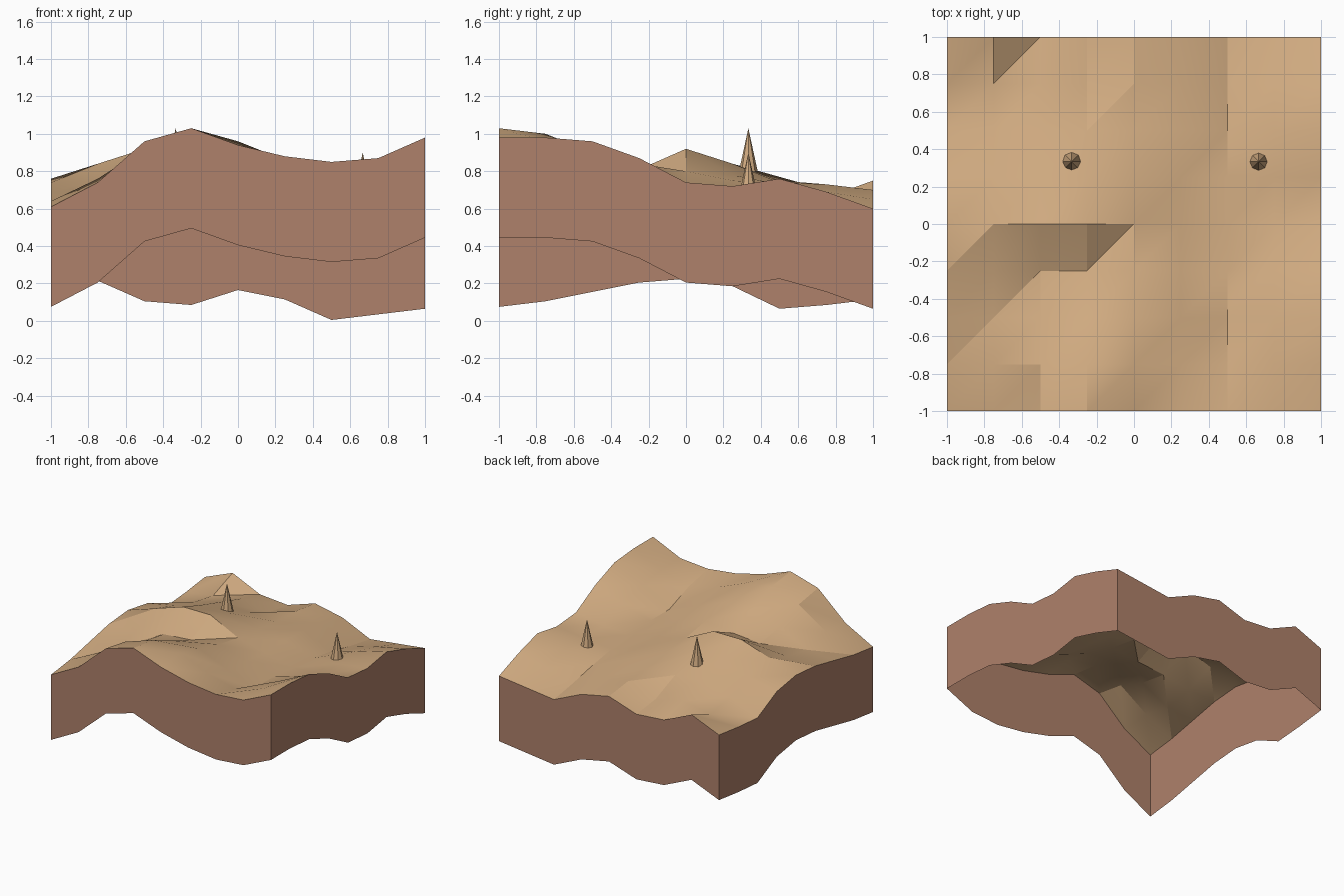
import bpy, bmesh, math
from mathutils import Matrix

old_cube = bpy.data.objects.get("Cube")
if old_cube:
    bpy.data.objects.remove(old_cube, do_unlink=True)

CELLS = 8
STEP = 2 / CELLS
SKIRT_DEPTH = 0.535

# Ground heights in hundredths, one row per grid line from front to back, left column at x = -1
HEIGHT_ROWS = [
    "61 74 96 103 94 88 85 87 98",
    "64 76 92 100 96 86 80 87 98",
    "69 71 83 90 90 80 71 84 96",
    "74 75 79 81 84 77 71 78 87",
    "76 84 92 92 80 74 69 70 74",
    "72 77 84 84 78 75 67 69 72",
    "60 70 77 75 74 73 63 70 76",
    "62 66 70 65 73 69 58 64 69",
    "65 75 64 62 70 65 54 57 60",
]
heights = [[int(h) / 100 for h in row.split()] for row in HEIGHT_ROWS]


def make_material(name, colour):
    mat = bpy.data.materials.new(name)
    mat.use_nodes = True
    mat.diffuse_color = (*colour, 1)
    for node in mat.node_tree.nodes:
        if node.type == 'BSDF_PRINCIPLED':
            node.inputs["Base Color"].default_value = (*colour, 1)
            node.inputs["Roughness"].default_value = 0.9
    return mat


def make_object(name, bm, material):
    mesh = bpy.data.meshes.new(name)
    bm.to_mesh(mesh)
    bm.free()
    mesh.materials.append(material)
    obj = bpy.data.objects.new(name, mesh)
    bpy.context.collection.objects.link(obj)
    return obj


def grid_point(column, row):
    return (column * STEP - 1, row * STEP - 1, heights[row][column])


sand = make_material("sand", (0.64, 0.41, 0.22))
clay = make_material("clay", (0.43, 0.22, 0.145))

# Rolling ground: each grid cell is two triangles split along the rising diagonal
bm = bmesh.new()
grid = [[bm.verts.new(grid_point(c, r)) for c in range(CELLS + 1)]
        for r in range(CELLS + 1)]
for r in range(CELLS):
    for c in range(CELLS):
        near_left, near_right = grid[r][c], grid[r][c + 1]
        far_left, far_right = grid[r + 1][c], grid[r + 1][c + 1]
        bm.faces.new((near_left, near_right, far_right))
        bm.faces.new((near_left, far_right, far_left))
ground = make_object("ground_surface", bm, sand)
bpy.ops.object.select_all(action='DESELECT')
ground.select_set(True)
bpy.context.view_layer.objects.active = ground
bpy.ops.object.shade_smooth_by_angle(angle=math.radians(20))

# Side walls: the rim of the ground dropped straight down, open underneath
rim = [(i, 0) for i in range(CELLS)]
rim += [(CELLS, i) for i in range(CELLS)]
rim += [(CELLS - i, CELLS) for i in range(CELLS)]
rim += [(0, CELLS - i) for i in range(CELLS)]
bm = bmesh.new()
upper, lower = [], []
for column, row in rim:
    x, y, z = grid_point(column, row)
    upper.append(bm.verts.new((x, y, z)))
    lower.append(bm.verts.new((x, y, z - SKIRT_DEPTH)))
for i in range(len(rim)):
    j = (i + 1) % len(rim)
    bm.faces.new((lower[i], lower[j], upper[j], upper[i]))
make_object("side_walls", bm, clay)


# Thin pointed cones standing on the ground
def add_spike(name, x, y, tip):
    length = 0.23
    cone = bmesh.new()
    bmesh.ops.create_cone(cone, cap_ends=True, segments=8, radius1=0.05,
                          radius2=0, depth=length,
                          matrix=Matrix.Translation((x, y, tip - length / 2)))
    make_object(name, cone, sand)


add_spike("right_spike", -1 / 3, 1 / 3, 1.03)
add_spike("left_spike", 2 / 3, 1 / 3, 0.9)
